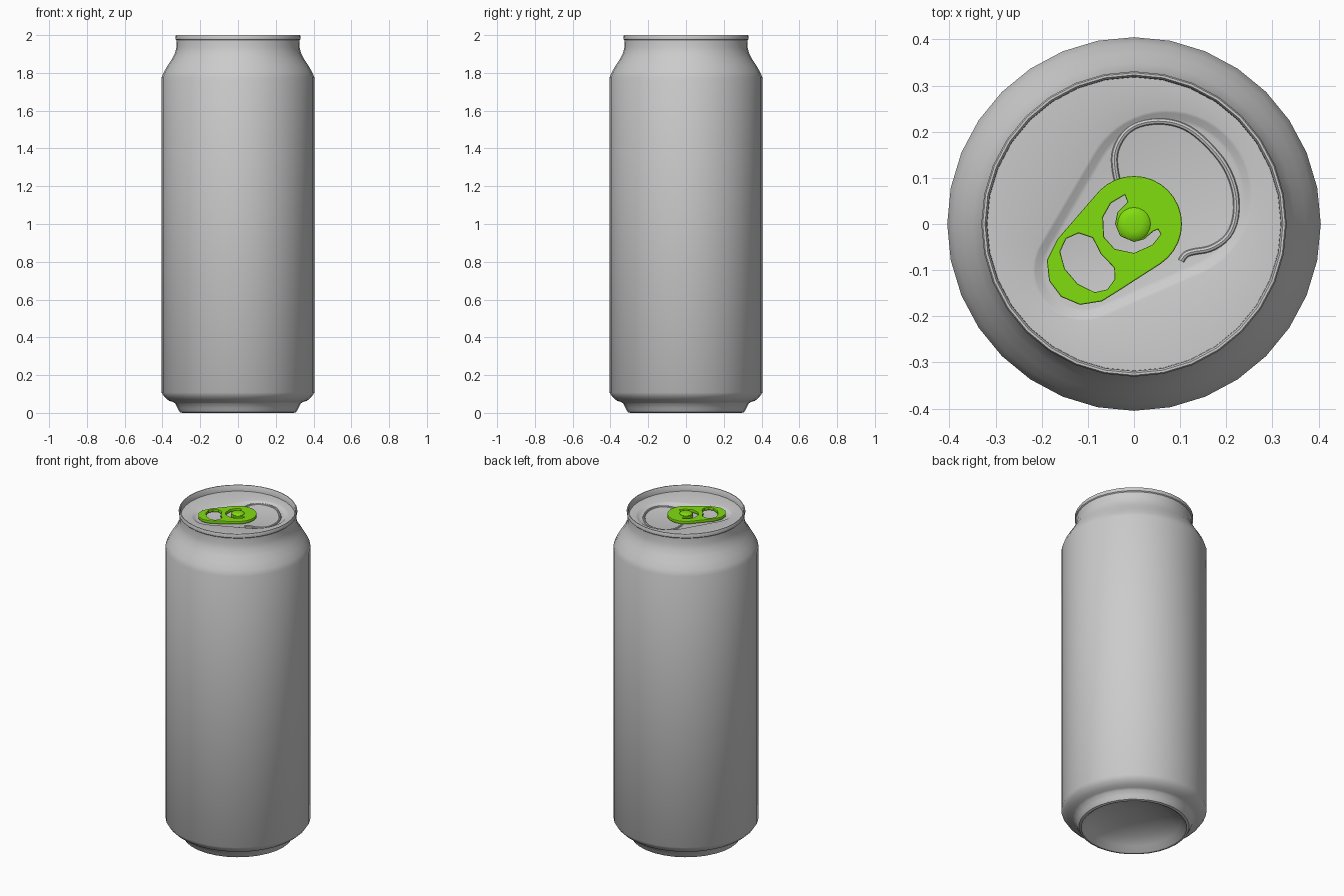
import bpy, bmesh
from math import sin, cos, tau, sqrt

if "Cube" in bpy.data.objects:
    bpy.data.objects.remove(bpy.data.objects["Cube"])


def smooth(ob, angle=0.6):
    bpy.ops.object.select_all(action='DESELECT')
    ob.select_set(True)
    bpy.context.view_layer.objects.active = ob
    if ob.type == 'CURVE':
        bpy.ops.object.convert(target='MESH')
    bpy.ops.object.shade_smooth_by_angle(angle=angle)


def circle(r, z, n):
    return [(r * cos(tau * i / n), r * sin(tau * i / n), z) for i in range(n)]


def capsule(c0, r0, c1, r1, z, n):
    """Outline of two circles joined by tangents, sampled by rays from the origin."""
    pts = []
    for i in range(n):
        dx, dy = cos(tau * i / n), sin(tau * i / n)
        best = 0
        for k in range(41):
            t = k / 40
            x, y = c0[0] + (c1[0] - c0[0]) * t, c0[1] + (c1[1] - c0[1]) * t
            r = r0 + (r1 - r0) * t
            b = x * dx + y * dy
            d = b * b - x * x - y * y + r * r
            if d >= 0:
                best = max(best, b + sqrt(d))
        pts.append((best * dx, best * dy, z))
    return pts


def loft(name, rings, cap_start=False, cap_end=False, angle=0.6):
    bm = bmesh.new()
    vs = [[bm.verts.new(p) for p in ring] for ring in rings]
    n = len(vs[0])
    for a, b in zip(vs, vs[1:]):
        for i in range(n):
            j = (i + 1) % n
            bm.faces.new((a[i], a[j], b[j], b[i]))
    if cap_start:
        bm.faces.new(vs[0][::-1])
    if cap_end:
        bm.faces.new(vs[-1])
    me = bpy.data.meshes.new(name)
    bm.to_mesh(me)
    bm.free()
    ob = bpy.data.objects.new(name, me)
    bpy.context.collection.objects.link(ob)
    smooth(ob, angle)
    return ob


def curve(name, dims):
    cu = bpy.data.curves.new(name, 'CURVE')
    cu.dimensions = dims
    ob = bpy.data.objects.new(name, cu)
    bpy.context.collection.objects.link(ob)
    return ob, cu


def add_spline(cu, pts, kind='POLY', cyclic=True):
    s = cu.splines.new(kind)
    s.points.add(len(pts) - 1)
    for p, co in zip(s.points, pts):
        p.co = (co[0], co[1], 0, 1)
    s.use_cyclic_u = cyclic
    return s


green = bpy.data.materials.new("green")
green.diffuse_color = (0.22, 0.72, 0.005, 1)
green.use_nodes = True
green.node_tree.nodes["Principled BSDF"].inputs["Base Color"].default_value = green.diffuse_color

# Can body: domed base, foot, wall, neck and rolled rim
profile = [(0.05, 0.09), (0.13, 0.08), (0.2, 0.06), (0.26, 0.03), (0.285, 0.005),
           (0.295, 0), (0.308, 0.004), (0.32, 0.025), (0.332, 0.05), (0.345, 0.058),
           (0.367, 0.065), (0.39, 0.085), (0.405, 0.108), (0.405, 1.775), (0.392, 1.805),
           (0.372, 1.84), (0.35, 1.873), (0.334, 1.905), (0.326, 1.935), (0.325, 1.973),
           (0.33, 1.978), (0.331, 1.995), (0.328, 2.0), (0.323, 2.0), (0.319, 1.994),
           (0.318, 1.958)]
loft("can_body", [circle(r, z, 32) for r, z in profile], cap_start=True)

# Lid with a sunken teardrop panel
N = 72
big, small = (0.072, 0.062), (-0.11, -0.1)
panel = [capsule(big, 0.185 - o, small, 0.11 - o, z, N)
         for o, z in ((0, 1.965), (0.006, 1.963), (0.018, 1.954), (0.026, 1.952))]
loft("lid", [circle(0.321, 1.965, N)] + panel, cap_end=True)

# Raised bead around the pour opening
bead, cu = curve("opening_bead", '3D')
path = [(-0.035, 0.09), (-0.043, 0.12), (-0.042, 0.165), (-0.01, 0.212), (0.05, 0.226),
        (0.11, 0.215), (0.16, 0.175), (0.205, 0.12), (0.226, 0.05), (0.215, -0.02),
        (0.17, -0.055), (0.125, -0.06), (0.108, -0.068), (0.102, -0.08)]
s = add_spline(cu, path, 'NURBS', False)
s.order_u = 3
s.use_endpoint_u = True
s.resolution_u = 4
cu.bevel_depth = 0.007
cu.bevel_resolution = 2
cu.use_fill_caps = True
bead.location.z = 1.952
smooth(bead)

# Pull tab plate with finger hole and curved slot
tab, cu = curve("pull_tab", '2D')
cu.fill_mode = 'BOTH'
cu.extrude = 0.006
cu.bevel_depth = 0.003
cu.bevel_resolution = 1
cu.offset = -0.003
finger_hole = [(-0.16, -0.06), (-0.147, -0.032), (-0.12, -0.02), (-0.09, -0.03),
               (-0.072, -0.065), (-0.043, -0.095), (-0.042, -0.12), (-0.058, -0.142),
               (-0.085, -0.148), (-0.122, -0.13), (-0.15, -0.097)]
slot = [(-0.02, 0.063), (-0.05, 0.045), (-0.067, 0.015), (-0.065, -0.028),
        (-0.042, -0.054), (0, -0.063), (0.04, -0.045), (0.058, -0.022), (0.052, -0.012),
        (0.042, -0.016), (0.022, -0.033), (0, -0.039), (-0.03, -0.026), (-0.041, 0),
        (-0.036, 0.025), (-0.014, 0.047)]
add_spline(cu, capsule((0, 0), 0.104, (-0.106, -0.092), 0.084, 0, 32))
add_spline(cu, finger_hole)
add_spline(cu, slot)
tab.location.z = 1.966
cu.materials.append(green)
smooth(tab)

# Rivet holding the tab
rivet = loft("rivet", [circle(r, z, 20) for r, z in
                       ((0.036, 1.952), (0.036, 1.977), (0.031, 1.982), (0.018, 1.985))],
             cap_end=True)
rivet.data.materials.append(green)
